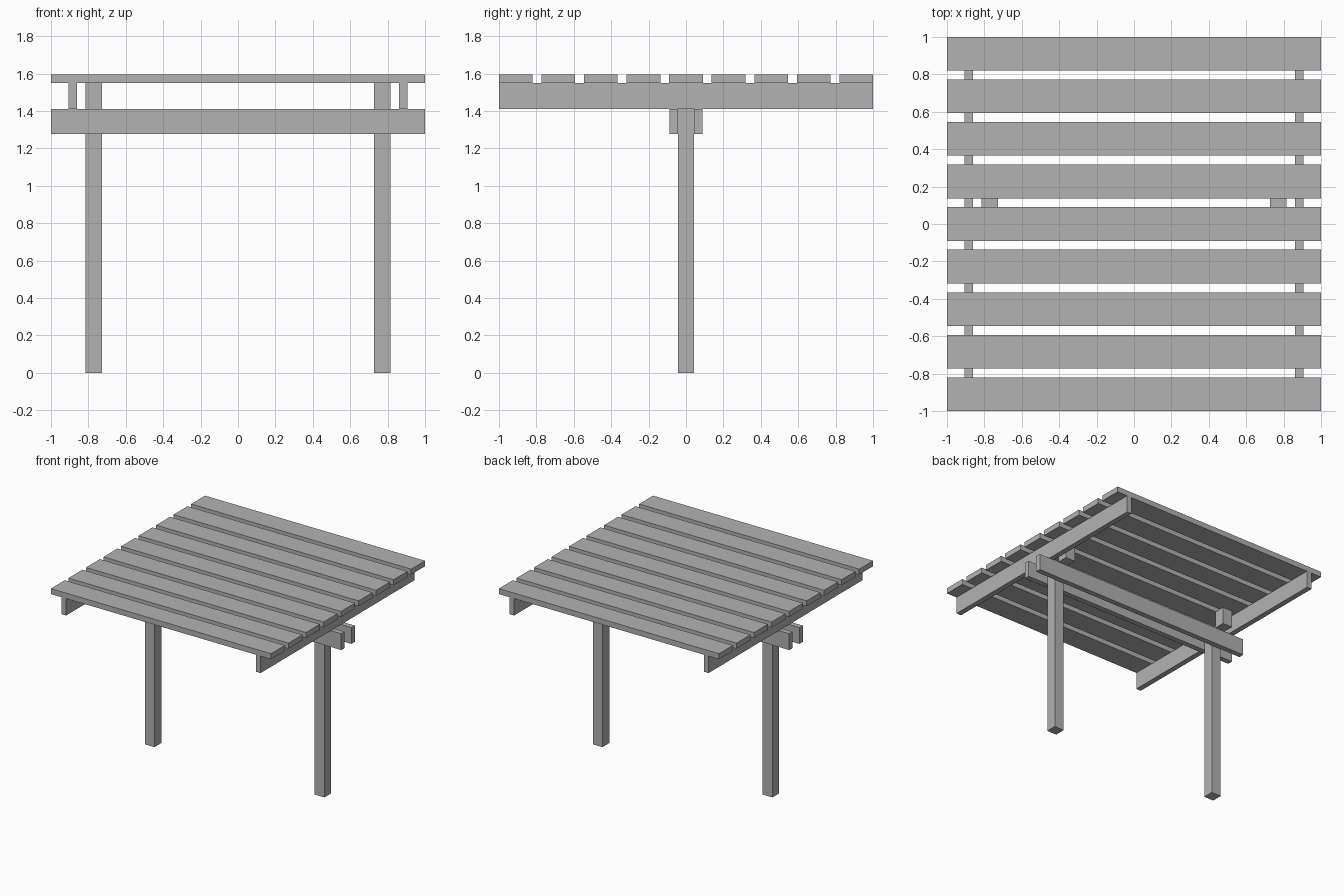
import bpy

cube = bpy.data.objects.get("Cube")
if cube:
    bpy.data.objects.remove(cube, do_unlink=True)

# One plain grey for all the timber
grey = bpy.data.materials.new("grey_timber")
grey.use_nodes = True
colour = (0.448, 0.448, 0.448, 1)
grey.diffuse_color = colour
for node in grey.node_tree.nodes:
    if node.type == 'BSDF_PRINCIPLED':
        node.inputs["Base Color"].default_value = colour


def timber(name, x, y, z):
    """Square-edged board filling the given (low, high) range on each axis."""
    spans = (x, y, z)
    bpy.ops.mesh.primitive_cube_add(size=1)
    board = bpy.context.object
    board.name = board.data.name = name
    for v in board.data.vertices:
        v.co = [lo if c < 0 else hi for c, (lo, hi) in zip(v.co, spans)]
    board.data.materials.append(grey)
    return board


def side_span(side, inner, outer):
    return tuple(sorted((side * inner, side * outer)))


# Heights of the stacked layers
BEAM, RAFTER, SLAT, TOP = 1.277, 1.411, 1.55, 1.595
HALF_POST = 0.044
BEAM_OUT = 0.088

# Posts, short blocks behind the beams, and rafters on both sides
for side, label in ((1, "left"), (-1, "right")):
    post_x = side_span(side, 0.728, 0.816)
    timber(f"{label}_post", post_x, (-HALF_POST, HALF_POST), (0, RAFTER))
    timber(f"{label}_block", post_x, (BEAM_OUT, BEAM_OUT + 2 * HALF_POST), (RAFTER, SLAT))
    timber(f"{label}_rafter", side_span(side, 0.862, 0.906), (-1, 1), (RAFTER, SLAT))

# Pair of cross beams clamping the posts
for side, label in ((-1, "front"), (1, "back")):
    timber(f"{label}_beam", (-1, 1), side_span(side, HALF_POST, BEAM_OUT), (BEAM, RAFTER))

# Evenly spaced roof slats
COUNT, WIDTH = 9, 0.18
step = (2 - WIDTH) / (COUNT - 1)
for i in range(COUNT):
    y = -1 + i * step
    timber(f"roof_slat_{i + 1}", (-1, 1), (y, y + WIDTH), (SLAT, TOP))
